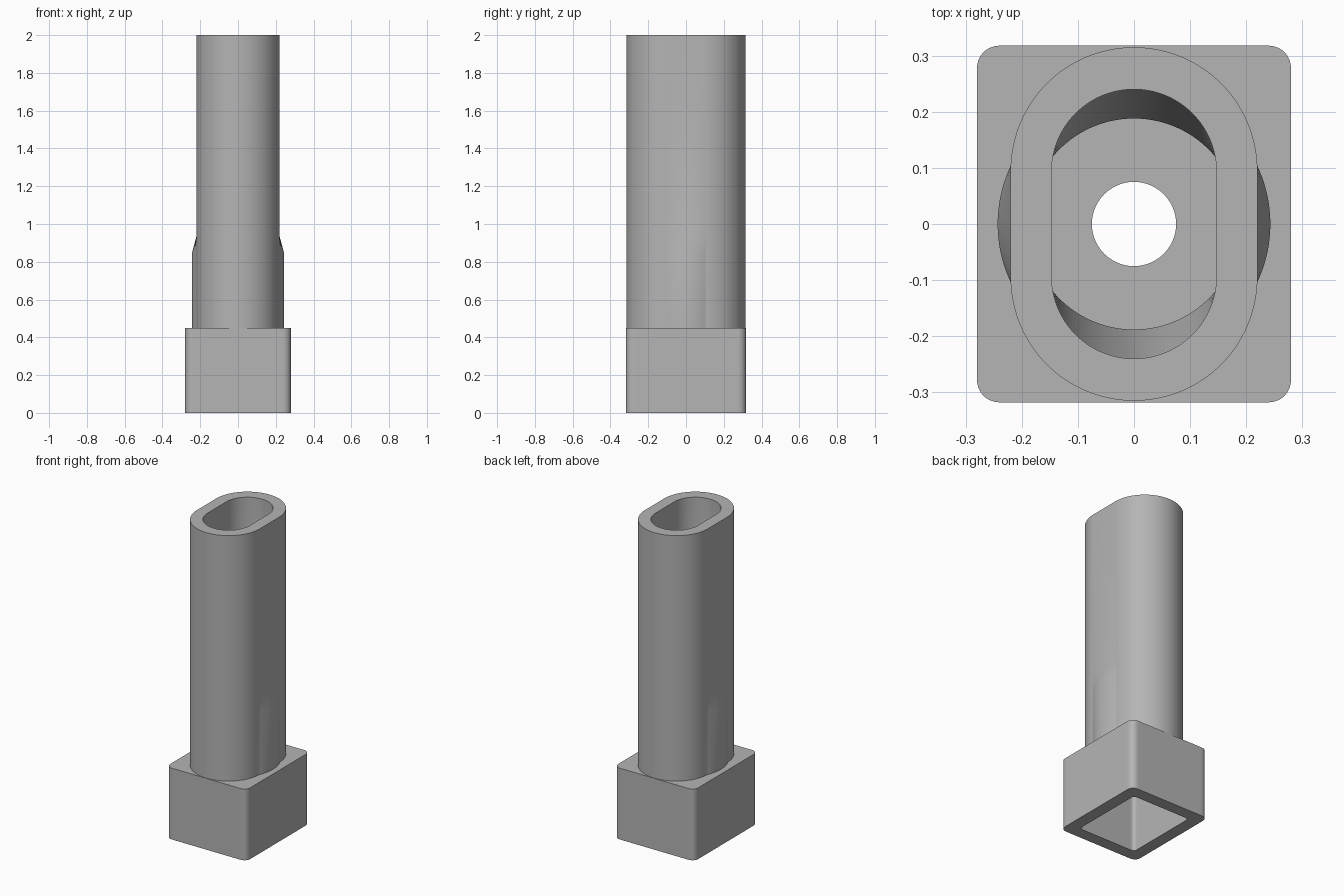
import bpy, bmesh
from math import sin, cos, pi, hypot, sqrt, radians

SIDES = 256

cube = bpy.data.objects.get("Cube")
if cube:
    bpy.data.objects.remove(cube, do_unlink=True)

grey = bpy.data.materials.new("plain grey")
grey.use_nodes = True
colour = (0.46, 0.46, 0.46, 1)
grey.diffuse_color = colour
grey.node_tree.nodes["Principled BSDF"].inputs["Base Color"].default_value = colour


# Cross-sections: distance from the axis at a given angle
def rounded_box(hx, hy, r):
    """Box outline with corner radius r; a slot when r equals hx."""
    def radius(a):
        c, s = abs(cos(a)), abs(sin(a))
        cx, cy = hx - r, hy - r
        if c > 1e-9 and hx * s / c <= cy:
            return hx / c
        if s > 1e-9 and hy * c / s <= cx:
            return hy / s
        along = cx * c + cy * s
        return along + sqrt(max(0, along ** 2 - cx ** 2 - cy ** 2 + r ** 2))
    return radius


def circle(r):
    return lambda a: r


def widest(f, g):
    return lambda a: max(f(a), g(a))


def loft(name, rings):
    """Join (section, height) rings into one smooth shell with sharp edges."""
    bm = bmesh.new()
    loops = []
    for section, z in rings:
        loop = []
        for i in range(SIDES):
            a = 2 * pi * i / SIDES
            r = section(a)
            loop.append(bm.verts.new((r * cos(a), r * sin(a), z)))
        loops.append(loop)
    for low, high in zip(loops, loops[1:]):
        for i in range(SIDES):
            j = (i + 1) % SIDES
            bm.faces.new((low[i], low[j], high[j], high[i]))
    mesh = bpy.data.meshes.new(name)
    bm.to_mesh(mesh)
    bm.free()
    mesh.materials.append(grey)
    obj = bpy.data.objects.new(name, mesh)
    bpy.context.collection.objects.link(obj)
    bpy.ops.object.select_all(action='DESELECT')
    obj.select_set(True)
    bpy.context.view_layer.objects.active = obj
    bpy.ops.object.shade_smooth_by_angle(angle=radians(25))
    return obj


slot_outer = rounded_box(0.22, 0.315, 0.22)
slot_inner = rounded_box(0.147, 0.24, 0.147)
collar = widest(slot_outer, circle(0.243))
block = rounded_box(0.28, 0.318, 0.04)
socket = rounded_box(0.203, 0.241, 0.02)
bore = circle(0.075)
chamber = circle(0.188)

BASE_TOP, FLOOR, CEILING = 0.45, 0.45, 0.38

# Square base with an open socket underneath and a central hole
loft("socket_base", [
    (bore, FLOOR), (bore, CEILING), (socket, CEILING), (socket, 0),
    (block, 0), (block, BASE_TOP), (collar, BASE_TOP),
])

# Slot-shaped tube with round collar bulges and a round chamber inside
loft("slotted_tube", [
    (collar, BASE_TOP), (collar, 0.85), (slot_outer, 0.935), (slot_outer, 2),
    (slot_inner, 2), (slot_inner, 0.98), (chamber, 0.85), (chamber, FLOOR),
    (bore, FLOOR),
])
